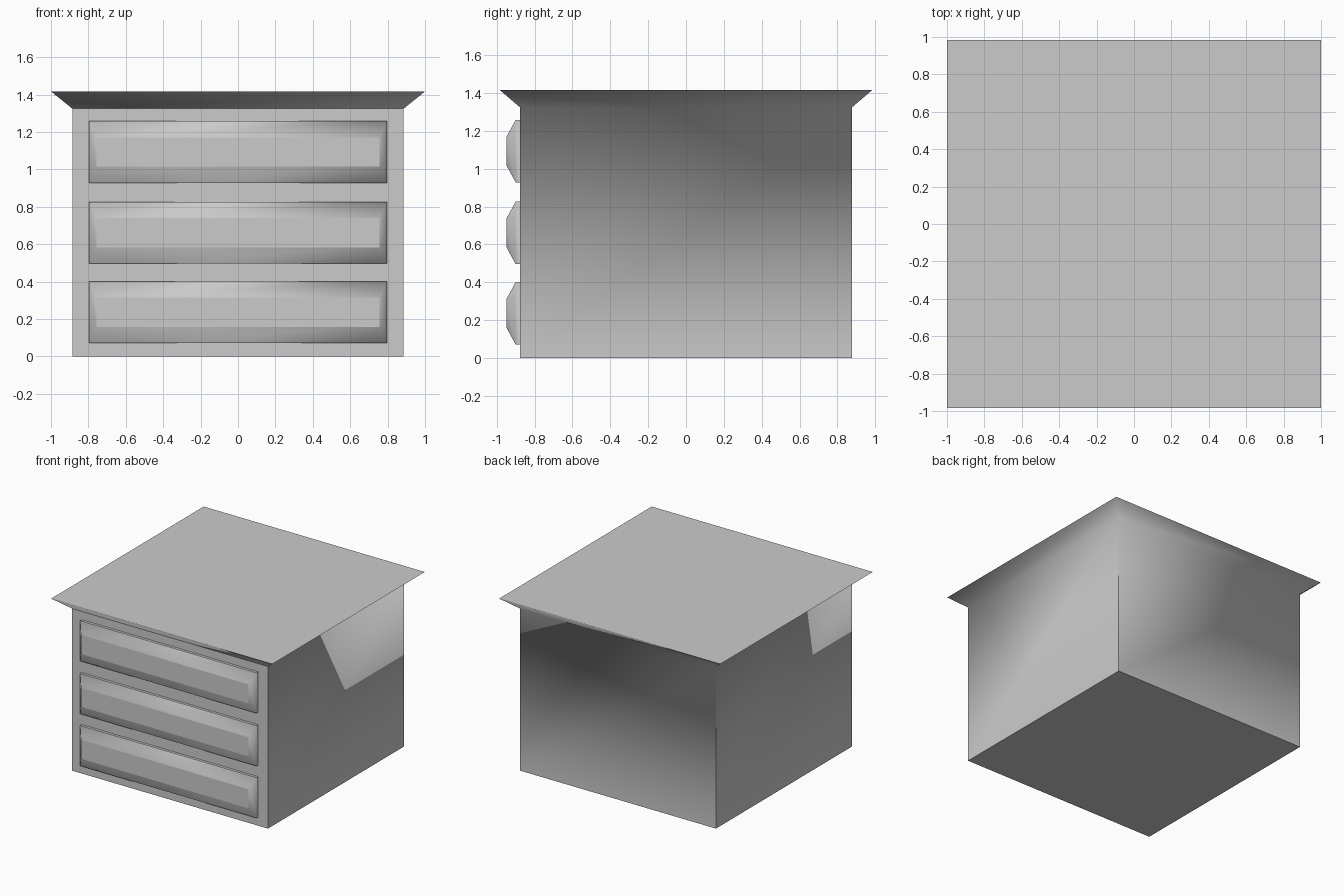
import bpy, bmesh, math

if "Cube" in bpy.data.objects:
    bpy.data.objects.remove(bpy.data.objects["Cube"])


def stacked_rings(name, rings, smooth_angle, sharp_test):
    """Skin a stack of four-sided rings, cap both ends, smooth soft edges."""
    bm = bmesh.new()
    loops = [[bm.verts.new(p) for p in ring] for ring in rings]
    for a, b in zip(loops, loops[1:]):
        for i in range(4):
            j = (i + 1) % 4
            bm.faces.new((a[i], a[j], b[j], b[i]))
    bm.faces.new(loops[0])
    bm.faces.new(loops[-1])
    bmesh.ops.recalc_face_normals(bm, faces=bm.faces)
    for face in bm.faces:
        face.smooth = True
    for edge in bm.edges:
        angle = edge.calc_face_angle(0)
        edge.smooth = angle < smooth_angle and not sharp_test(edge)
    mesh = bpy.data.meshes.new(name)
    bm.to_mesh(mesh)
    bm.free()
    obj = bpy.data.objects.new(name, mesh)
    bpy.context.collection.objects.link(obj)
    return obj


def flat_ring(x, y, z):
    return [(-x, -y, z), (x, -y, z), (x, y, z), (-x, y, z)]


def upright_ring(x, y, z, half_height):
    return [(-x, y, z - half_height), (x, y, z - half_height),
            (x, y, z + half_height), (-x, y, z + half_height)]


# Cabinet: straight walls flaring out to a sharp-edged top
WALL_TOP = 1.325
stacked_rings(
    "cabinet",
    [flat_ring(0.886, 0.878, 0), flat_ring(0.886, 0.878, WALL_TOP),
     flat_ring(1.0, 0.985, 1.417)],
    math.radians(60),
    # the drawer side stays flat up to the flare
    lambda e: all(abs(v.co.z - WALL_TOP) < 1e-4 and v.co.y < 0 for v in e.verts))

# Drawer fronts: shallow slabs with a wide bevel around a flat panel
PANEL_Y = -0.947
for label, z in (("bottom", 0.236), ("middle", 0.661), ("top", 1.093)):
    stacked_rings(
        label + "_drawer",
        [upright_ring(0.797, -0.877, z, 0.165),
         upright_ring(0.797, -0.90, z, 0.165),
         upright_ring(0.757, PANEL_Y, z, 0.078)],
        math.radians(60),
        lambda e: all(abs(v.co.y - PANEL_Y) < 1e-4 for v in e.verts))
